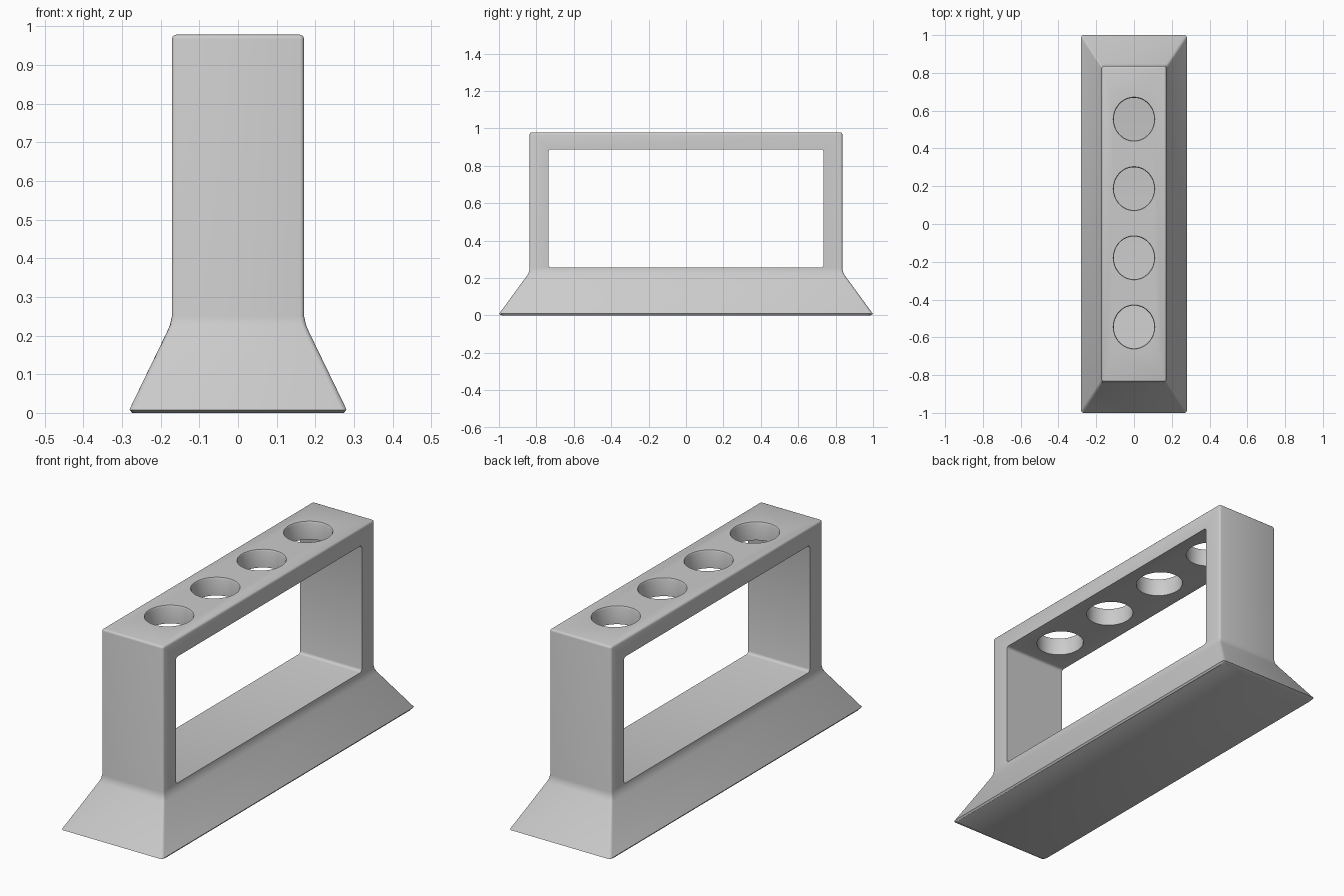
import bpy, bmesh, math

if "Cube" in bpy.data.objects:
    bpy.data.objects.remove(bpy.data.objects["Cube"])


def make_object(name, bm):
    bmesh.ops.recalc_face_normals(bm, faces=bm.faces)
    mesh = bpy.data.meshes.new(name)
    bm.to_mesh(mesh)
    bm.free()
    obj = bpy.data.objects.new(name, mesh)
    bpy.context.collection.objects.link(obj)
    return obj


def loft(rings):
    """Closed solid through a stack of equal-length point rings."""
    bm = bmesh.new()
    loops = [[bm.verts.new(p) for p in ring] for ring in rings]
    n = len(loops[0])
    for a, b in zip(loops, loops[1:]):
        for i in range(n):
            j = (i + 1) % n
            bm.faces.new((a[i], a[j], b[j], b[i]))
    bm.faces.new(loops[0])
    bm.faces.new(loops[-1])
    return bm


def rect(x, y, z):
    return [(-x, -y, z), (x, -y, z), (x, y, z), (-x, y, z)]


def ellipse(rx, ry, cy, z, n=48):
    return [(rx * math.cos(2 * math.pi * i / n),
             cy + ry * math.sin(2 * math.pi * i / n), z) for i in range(n)]


def cut(target, cutter):
    cutter.hide_render = True
    mod = target.modifiers.new("cut", 'BOOLEAN')
    mod.operation = 'DIFFERENCE'
    mod.solver = 'EXACT'
    mod.object = cutter
    bpy.context.view_layer.objects.active = target
    bpy.ops.object.modifier_apply(modifier=mod.name)
    bpy.data.objects.remove(cutter)


# Body: flared foot rising into a straight upright block
bm = loft([rect(0.274, 0.985, 0), rect(0.28, 1.0, 0.007),
           rect(0.181, 0.848, 0.215), rect(0.175, 0.84, 0.23),
           rect(0.171, 0.836, 0.25), rect(0.171, 0.836, 0.978)])
edges = [e for e in bm.edges
         if max(v.co.z for v in e.verts) > 0.97
         or abs(e.verts[0].co.z - e.verts[1].co.z) > 0.001]
bmesh.ops.bevel(bm, geom=edges, offset=0.011, segments=3, profile=0.5,
                affect='EDGES', clamp_overlap=True)
body = make_object("tube_rack", bm)

# Window through the block, with softened corners
bm = loft([[(x, -0.735, 0.255), (x, 0.735, 0.255),
            (x, 0.735, 0.888), (x, -0.735, 0.888)] for x in (-0.5, 0.5)])
edges = [e for e in bm.edges if abs(e.verts[0].co.x - e.verts[1].co.x) > 0.1]
bmesh.ops.bevel(bm, geom=edges, offset=0.014, segments=3, profile=0.5,
                affect='EDGES')
cut(body, make_object("window_cutter", bm))

# Four holes through the top bar, with a slightly eased rim
for cy in (0.555, 0.187, -0.179, -0.545):
    bm = loft([ellipse(r, r * 1.06, cy, z) for r, z in
               ((0.107, 0.7), (0.107, 0.971), (0.109, 0.976), (0.117, 0.99))])
    cut(body, make_object("hole_cutter", bm))

# Smooth rounded parts, keep hard edges
bpy.ops.object.select_all(action='DESELECT')
body.select_set(True)
bpy.context.view_layer.objects.active = body
bpy.ops.object.shade_smooth_by_angle(angle=math.radians(35))
